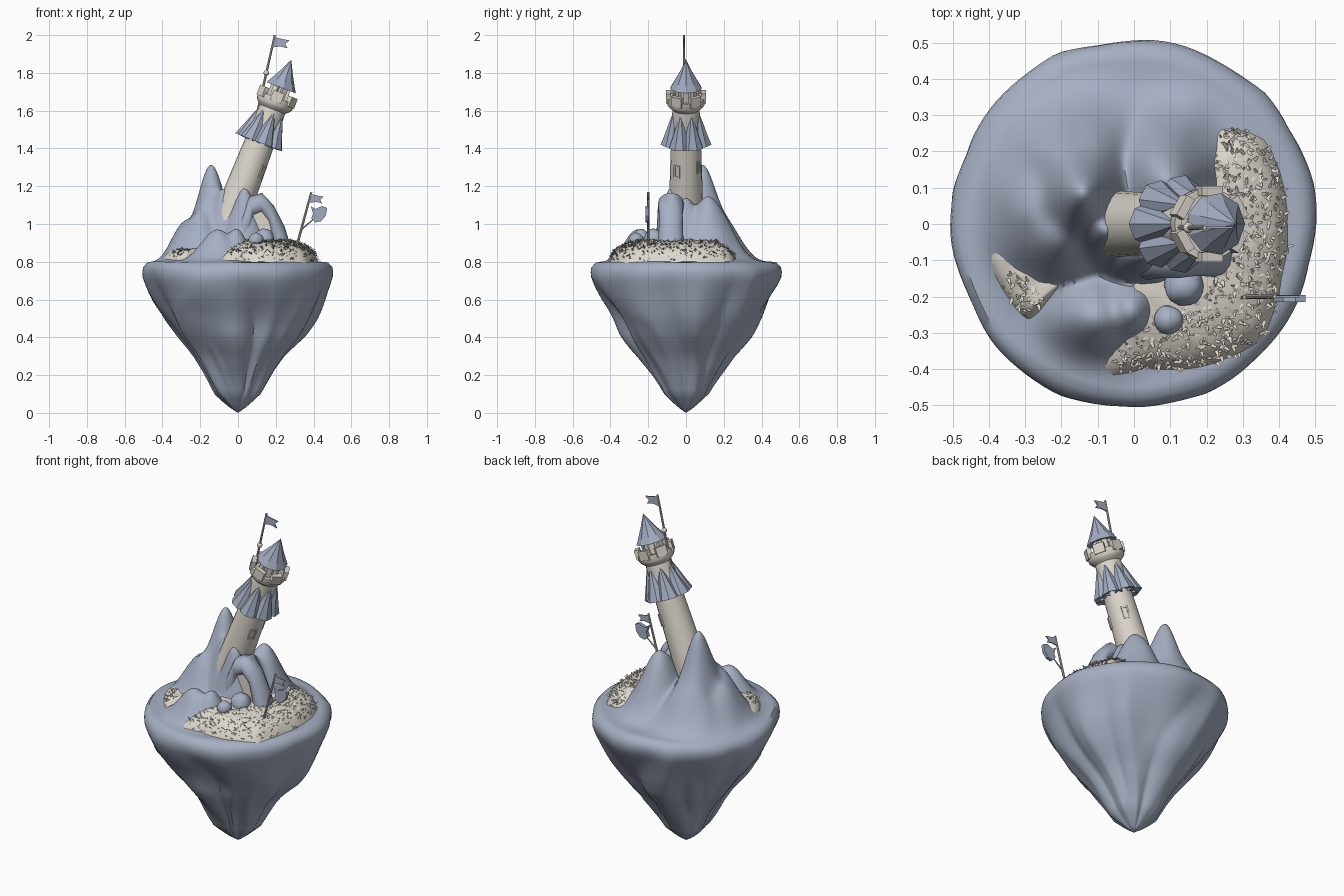
import bpy, bmesh, math, random
from mathutils import Vector, Matrix, noise

if "Cube" in bpy.data.objects:
    bpy.data.objects.remove(bpy.data.objects["Cube"])

random.seed(4)
TAU = math.tau


def material(name, rgb):
    m = bpy.data.materials.new(name)
    m.diffuse_color = (*rgb, 1)
    m.use_nodes = True
    m.node_tree.nodes["Principled BSDF"].inputs["Base Color"].default_value = m.diffuse_color
    return m


ROCK = material("blue_grey_rock", (0.38, 0.43, 0.545))
ROOF = material("roof_blue", (0.36, 0.41, 0.53))
CREAM = material("cream_stone", (0.72, 0.68, 0.61))
POLE = material("pale_wood", (0.6, 0.57, 0.52))


def finish(bm, name, mat, matrix=None, angle=35):
    if matrix:
        bm.transform(matrix)
    bmesh.ops.recalc_face_normals(bm, faces=bm.faces)
    me = bpy.data.meshes.new(name)
    bm.to_mesh(me)
    bm.free()
    ob = bpy.data.objects.new(name, me)
    bpy.context.collection.objects.link(ob)
    me.materials.append(mat)
    if angle:
        bpy.ops.object.select_all(action='DESELECT')
        ob.select_set(True)
        bpy.context.view_layer.objects.active = ob
        bpy.ops.object.shade_smooth_by_angle(angle=math.radians(angle))
    return ob


def skin(rows, closed):
    """Join rows of points into a surface."""
    bm = bmesh.new()
    vs = [[bm.verts.new(p) for p in row] for row in rows]
    n = len(rows[0])
    for a, b in zip(vs, vs[1:]):
        for j in range(n if closed else n - 1):
            k = (j + 1) % n
            bm.faces.new((a[j], a[k], b[k], b[j]))
    bmesh.ops.remove_doubles(bm, verts=bm.verts, dist=1e-5)
    return bm


def lathe(name, profile, mat, matrix, sides=20, angle=35):
    rows = [[(r * math.cos(TAU * j / sides), r * math.sin(TAU * j / sides), z)
             for j in range(sides)] for r, z in profile]
    return finish(skin(rows, True), name, mat, matrix, angle)


def box(name, size, mat, matrix):
    bm = bmesh.new()
    bmesh.ops.create_cube(bm, size=1)
    bmesh.ops.scale(bm, vec=size, verts=bm.verts)
    return finish(bm, name, mat, matrix, 0)


def rod(name, a, b, r, mat):
    a, b = Vector(a), Vector(b)
    m = Matrix.Translation(a) @ (b - a).to_track_quat('Z', 'Y').to_matrix().to_4x4()
    h = (b - a).length
    lathe(name, [(0, 0), (r, 0), (r * 0.8, h), (0, h)], mat, m, 8)


def plate(name, pts, y, thick, mat):
    """Flat outline in x and z, given thickness along y."""
    bm = bmesh.new()
    f = bm.faces.new([bm.verts.new((x, y - thick / 2, z)) for x, z in pts])
    ext = bmesh.ops.extrude_face_region(bm, geom=[f])
    bmesh.ops.translate(bm, vec=(0, thick, 0),
                        verts=[v for v in ext["geom"] if isinstance(v, bmesh.types.BMVert)])
    return finish(bm, name, mat, None, 0)


def lerp(table, x):
    for (x0, y0), (x1, y1) in zip(table, table[1:]):
        if x <= x1:
            return y0 + (y1 - y0) * (x - x0) / (x1 - x0)
    return table[-1][1]


# Floating island: mountains on top, folded rock cone below
PEAKS = [  # x, y, height, spread x, spread y
    (-0.14, 0.08, 0.505, 0.12, 0.14), (-0.27, 0.04, 0.24, 0.12, 0.17),
    (-0.16, 0.18, 0.26, 0.17, 0.14), (-0.2, -0.04, 0.26, 0.12, 0.11),
    (-0.07, -0.02, 0.38, 0.10, 0.09), (0.09, 0.12, 0.35, 0.13, 0.15),
    (0.09, 0.0, 0.33, 0.10, 0.09), (0.03, -0.08, 0.385, 0.11, 0.075),
    (-0.11, -0.26, 0.18, 0.12, 0.11), (-0.01, -0.24, 0.18, 0.08, 0.09)]


def ground(x, y):
    s = sum((h * math.exp(-((x - px) / sx) ** 2 - ((y - py) / sy) ** 2)) ** 5
            for px, py, h, sx, sy in PEAKS) ** 0.2
    n = noise.noise(Vector((x * 9, y * 9, 3)))
    return s * (1 + 0.06 * n) + 0.008 * n


def fold(t, z):
    w = 0.9 * noise.noise(Vector((math.cos(t) * 1.6, math.sin(t) * 1.6, z * 1.5)))
    tri = abs(((t * 6 / TAU + w) % 1) * 2 - 1)
    return tri - 0.5 + 0.8 * noise.noise(Vector((math.cos(t) * 1.5, math.sin(t) * 1.5, z * 4 + 7)))


SEG = 112
angles = [TAU * j / SEG for j in range(SEG)]
rim = [1 + 0.03 * noise.noise(Vector((math.cos(t) * 2, math.sin(t) * 2, 5))) for t in angles]
rows = []
for i in range(51):
    r = 0.455 * i / 50
    rows.append([(r * k * math.cos(t), r * k * math.sin(t),
                  0.8 + ground(r * k * math.cos(t), r * k * math.sin(t)) * (1 - (i / 50) ** 6))
                 for t, k in zip(angles, rim)])
UNDER = [(0, 0), (0.02, 0.03), (0.05, 0.066), (0.1, 0.12), (0.2, 0.178), (0.3, 0.24),
         (0.4, 0.318), (0.5, 0.385), (0.6, 0.445), (0.68, 0.488), (0.73, 0.508),
         (0.77, 0.502), (0.8, 0.475)]
for i in range(33):
    z0 = 0.795 * (1 - i / 32)
    amp = 0.12 * min(1, max(0, (0.77 - z0) / 0.35)) + 0.012
    row = []
    for t, k in zip(angles, rim):
        r = lerp(UNDER, z0) * k * (1 + amp * fold(t, z0))
        z = z0 + 0.015 * noise.noise(Vector((math.cos(t), math.sin(t), 1))) * min(1, z0 * 3)
        row.append((r * math.cos(t), r * math.sin(t), z))
    rows.append(row)
finish(skin(rows, True), "island_rock", ROCK, None, 50)


# Grassy mounds as arcs around the middle, covered with tiny blades
def mound_point(a, s, m):
    a0, a1, rin, outer, h = m
    u = (a - a0) / (a1 - a0)
    edge = min(1, 9 * u, 9 * (1 - u))
    r = rin + (lerp(outer, a) - rin) * s
    t = math.radians(a)
    z = 0.795 + h * math.sqrt(max(0, 1 - s ** 3)) * max(0, edge) ** 0.5
    x, y = r * math.cos(t), r * math.sin(t)
    return Vector((x, y, z + 0.006 * noise.noise(Vector((x * 25, y * 25, 0)))))


MOUNDS = [
    (-106, 54, 0.09, [(-106, 0.41), (-98, 0.43), (-85, 0.4), (-60, 0.445), (-42, 0.475),
                      (-20, 0.435), (0, 0.425), (33, 0.43), (54, 0.345)], 0.125),
    (178, 224, 0.25, [(178, 0.39), (195, 0.415), (224, 0.4)], 0.075)]
for m, label, count in zip(MOUNDS, ("main", "side"), (900, 120)):
    rows = [[mound_point(m[0] + (m[1] - m[0]) * i / 60, j / 14, m) for j in range(15)]
            for i in range(61)]
    finish(skin(rows, False), "grass_mound_" + label, CREAM, None, 60)
    bm = bmesh.new()
    for _ in range(count):
        a = random.uniform(m[0] + 3, m[1] - 3)
        p = mound_point(a, random.uniform(0.3, 1) ** 0.6, m)
        if ground(p.x, p.y) + 0.8 > p.z:
            continue
        t = random.uniform(0, TAU)
        w = Vector((math.cos(t), math.sin(t), 0)) * random.uniform(0.003, 0.006)
        lean = Vector((-w.y, w.x, 0)) * 3
        tip = p + lean + Vector((0, 0, random.uniform(0.004, 0.012)))
        bm.faces.new([bm.verts.new(q) for q in (p - w, p + w, tip + w * 0.5, tip - w * 0.3)])
    finish(bm, "grass_blades_" + label, CREAM, None, 0)

# Boulders
for i, (x, y, z, r) in enumerate([(0.14, -0.17, 0.92, 0.055), (0.095, -0.265, 0.915, 0.04)]):
    bm = bmesh.new()
    bmesh.ops.create_icosphere(bm, subdivisions=3, radius=r)
    for v in bm.verts:
        v.co *= 1 + 0.12 * noise.noise(v.co * 25 + Vector((i, 0, 0)))
    finish(bm, f"boulder_{i}", ROCK, Matrix.Translation((x, y, z)), 60)

# Rock arch around the stone gate
PATH = [(0.02, 0.84, 0.06), (0.035, 0.98, 0.06), (0.07, 1.09, 0.055), (0.125, 1.11, 0.055),
        (0.175, 1.05, 0.05), (0.21, 0.95, 0.052), (0.24, 0.84, 0.055)]
rows = []
for i, (x, z, r) in enumerate(PATH):
    c = Vector((x - 0.118, 0, z - 0.86)).normalized()
    rows.append([Vector((x, -0.08, z)) + c * r * math.cos(TAU * j / 12)
                 + Vector((0, 1.25 * r * math.sin(TAU * j / 12), 0)) for j in range(12)])
finish(skin(rows, True), "rock_arch", ROCK, None, 60)
box("stone_gate", (0.12, 0.05, 0.24), CREAM, Matrix.Translation((0.125, -0.095, 0.95)))

# Leaning tower, built along its own axis from the battlement centre
T = Matrix.Translation((0.2, 0, 1.655)) @ Matrix.Rotation(math.radians(21), 4, 'Y')
lathe("tower_shaft", [(0.095, -0.82), (0.086, -0.45), (0.078, -0.2), (0.072, -0.05),
                      (0.09, -0.035), (0.1, -0.02), (0.1, 0.015), (0.08, 0.015),
                      (0.08, -0.01), (0, -0.01)], CREAM, T, 20)
for i in range(6):
    a = Matrix.Rotation(TAU * (i + 0.5) / 6, 4, 'Z')
    box(f"merlon_{i}", (0.026, 0.062, 0.055), CREAM, T @ a @ Matrix.Translation((0.092, 0, 0.02)))
    box(f"turret_pillar_{i}", (0.018, 0.03, 0.11), CREAM,
        T @ Matrix.Rotation(TAU * i / 6, 4, 'Z') @ Matrix.Translation((0.045, 0, 0.045)))
lathe("turret_core", [(0.042, -0.01), (0.042, 0.09), (0, 0.09)], CREAM, T, 12)
lathe("turret_roof", [(0, 0.08), (0.086, 0.072), (0.068, 0.102), (0.035, 0.16), (0, 0.23)],
      ROOF, T, 9, 20)

# Ring of small cone roofs
for i in range(7):
    m = (T @ Matrix.Rotation(TAU * (i + 0.5) / 7, 4, 'Z') @ Matrix.Translation((0.078, 0, -0.243))
         @ Matrix.Rotation(math.radians(-4), 4, 'Y'))
    lathe(f"small_roof_{i}", [(0, 0.02), (0.06, 0), (0.042, 0.055), (0.022, 0.125), (0, 0.195)],
          ROOF, m, 8, 20)

# Window frames on the shaft
for i, (a, t) in enumerate([(-35, -0.38), (55, -0.36)]):
    base = T @ Matrix.Rotation(math.radians(a), 4, 'Z') @ Matrix.Translation((0.081, 0, t))
    for k, (y, z, w, h) in enumerate([(-0.014, 0, 0.008, 0.06), (0.014, 0, 0.008, 0.06),
                                      (0, 0.03, 0.036, 0.009), (0, -0.03, 0.036, 0.009)]):
        box(f"window_frame_{i}_{k}", (0.014, w, h), CREAM, base @ Matrix.Translation((0, y, z)))

# Flag poles with swallowtail flags
for label, a, b, y, s, r in [("tower", (0.105, 1.6), (0.195, 2.0), -0.01, 1.0, 0.007),
                             ("ground", (0.31, 0.88), (0.388, 1.168), -0.2, 0.85, 0.007)]:
    rod(label + "_flag_pole", (a[0], y, a[1]), (b[0], y, b[1]), r, POLE)
    shape = [(-0.005, -0.01), (0.035, -0.02), (0.078, -0.028), (0.055, -0.047),
             (0.068, -0.07), (0.03, -0.06), (-0.018, -0.066)]
    plate(label + "_flag", [(b[0] + x * s, b[1] + z * s) for x, z in shape], y, 0.006, ROOF)
bm = bmesh.new()
bmesh.ops.create_uvsphere(bm, u_segments=12, v_segments=8, radius=0.015)
finish(bm, "pole_knob", CREAM, Matrix.Translation((0.15, -0.01, 1.8)))

# Winged banner beside the ground pole
plate("winged_banner", [(0.385, 1.095), (0.41, 1.08), (0.445, 1.095), (0.472, 1.085),
                        (0.465, 1.045), (0.44, 1.015), (0.41, 1.008), (0.388, 1.03),
                        (0.398, 1.055)], -0.205, 0.02, ROOF)
rod("banner_arm", (0.335, -0.2, 0.97), (0.405, -0.2, 1.03), 0.004, POLE)
